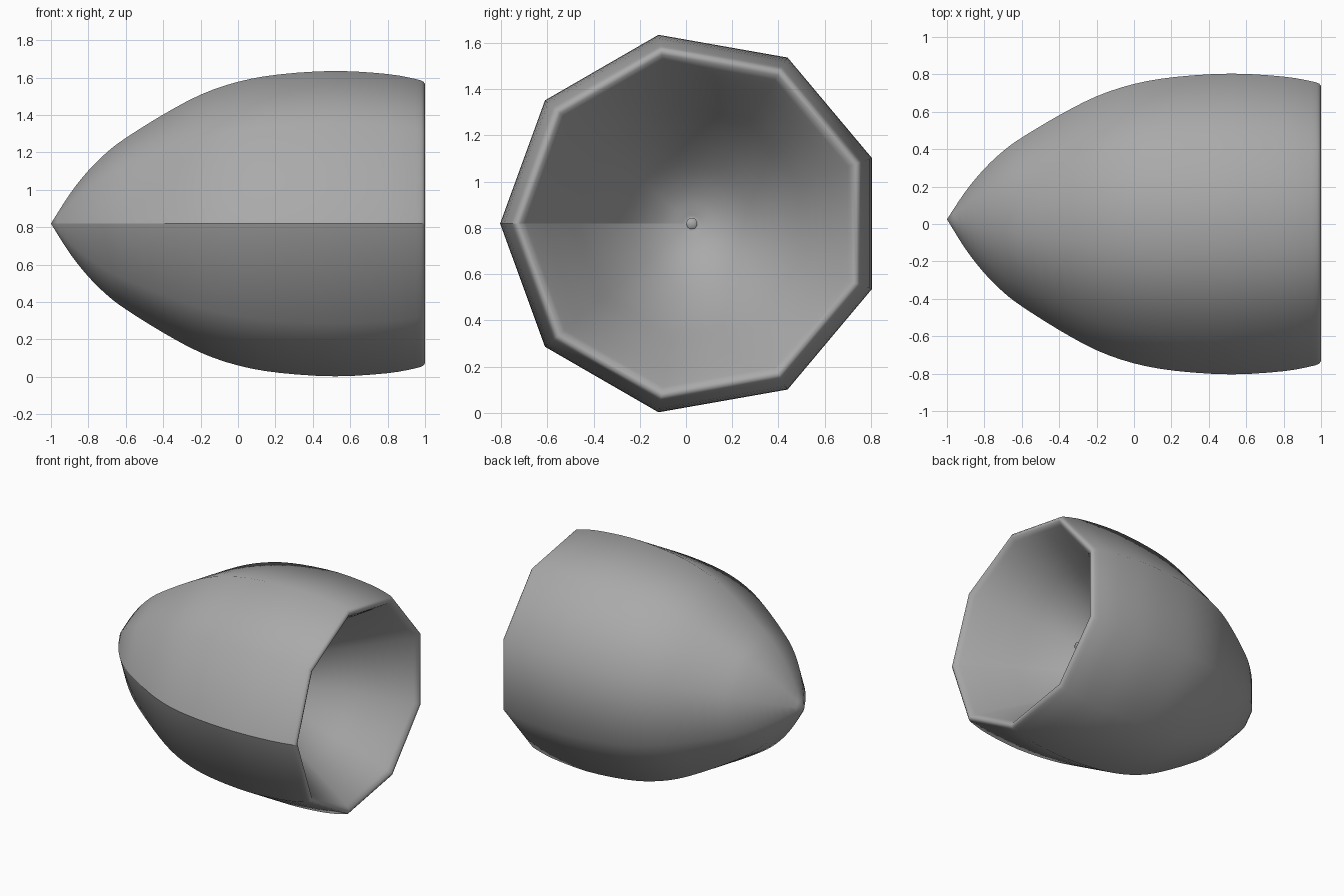
import bpy, bmesh, math
from mathutils import Vector

if "Cube" in bpy.data.objects:
    bpy.data.objects.remove(bpy.data.objects["Cube"], do_unlink=True)

SIDES = 9
AXIS = Vector((0, 0.025, 0.819))

# Profiles as (x, radius): outer skin from tip to rim, rounded lip, bowl, centre pin
OUTER = [(-1, 0), (-0.9, 0.16), (-0.8, 0.288), (-0.7, 0.388), (-0.6, 0.465), (-0.4, 0.592),
         (-0.2, 0.7), (0, 0.77), (0.22, 0.81), (0.52, 0.829), (0.8, 0.812), (0.95, 0.785),
         (0.99, 0.772)]
LIP = [(1, 0.758), (0.995, 0.742)]
BOWL = [(0.98, 0.725), (0.945, 0.7), (0.87, 0.65), (0.72, 0.555), (0.56, 0.455), (0.42, 0.35),
        (0.3, 0.235), (0.23, 0.13), (0.202, 0.04), (0.2, 0.025)]
PIN = [(0.53, 0.025), (0.51, 0)]


def smooth_path(points, steps=3):
    """Catmull-Rom curve through the given points."""
    p = [Vector(q) for q in points]
    p = [2 * p[0] - p[1]] + p + [2 * p[-1] - p[-2]]
    path = []
    for a, b, c, d in zip(p, p[1:], p[2:], p[3:]):
        for i in range(steps):
            t = i / steps
            path.append(0.5 * (2 * b + (c - a) * t + (2 * a - 5 * b + 4 * c - d) * t ** 2
                               + (3 * b - a - 3 * c + d) * t ** 3))
    return path + [p[-2]]


def grey_material():
    mat = bpy.data.materials.new("plain_grey")
    mat.use_nodes = True
    colour = (0.4, 0.4, 0.4, 1)
    mat.diffuse_color = colour
    mat.node_tree.nodes["Principled BSDF"].inputs["Base Color"].default_value = colour
    return mat


# Nine-sided shell turned around the x axis
bm = bmesh.new()
profile = smooth_path(OUTER) + LIP + smooth_path(BOWL) + PIN
verts = [bm.verts.new(AXIS + Vector((q.x, -q.y, 0)))
         for q in map(Vector, profile)]
edges = [bm.edges.new(pair) for pair in zip(verts, verts[1:])]
bmesh.ops.spin(bm, geom=verts + edges, cent=AXIS, axis=(1, 0, 0),
               angle=math.tau, steps=SIDES, use_merge=False)
bmesh.ops.remove_doubles(bm, verts=bm.verts, dist=0.0005)
bmesh.ops.recalc_face_normals(bm, faces=bm.faces)

# Smooth everywhere except the crease along the front corner
for face in bm.faces:
    face.smooth = True
for edge in bm.edges:
    if all(abs(v.co.z - AXIS.z) < 0.001 and v.co.y < AXIS.y + 0.001 for v in edge.verts):
        edge.smooth = False

mesh = bpy.data.meshes.new("shell")
bm.to_mesh(mesh)
bm.free()
mesh.materials.append(grey_material())
shell = bpy.data.objects.new("shell", mesh)
bpy.context.collection.objects.link(shell)
